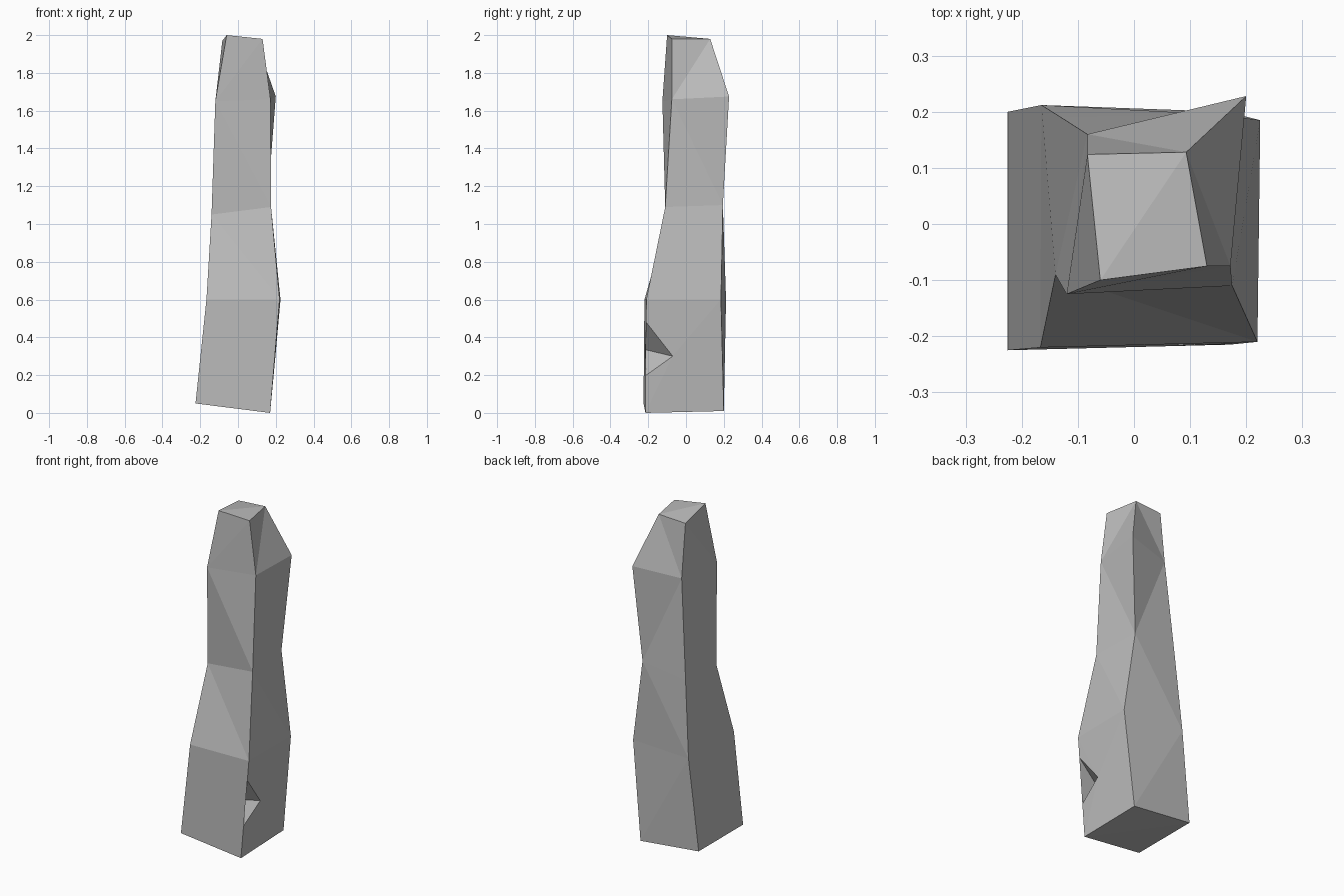
import bpy
import bmesh
from mathutils import Vector

default_cube = bpy.data.objects.get("Cube")
if default_cube:
    bpy.data.objects.remove(default_cube, do_unlink=True)


def make_material(name, colour):
    material = bpy.data.materials.new(name)
    material.use_nodes = True
    material.diffuse_color = colour
    material.node_tree.nodes["Principled BSDF"].inputs["Base Color"].default_value = colour
    return material


stone_grey = make_material("stone grey", (0.5, 0.5, 0.5, 1))

# Cross-sections from the foot to the top; corners run front right, front left,
# back left, back right, counter-clockwise seen from above
sections = [
    [(-.225, -.225, .05), (.17, -.215, 0), (.165, .2, .01), (-.225, .2, .05)],
    [(-.167, -.22, .6), (.22, -.21, .6), (.225, .185, .6), (-.165, .212, .6)],
    [(-.14, -.09, 1.05), (.175, -.11, 1.09), (.155, .195, 1.1), (-.13, .19, 1.06)],
    [(-.12, -.125, 1.65), (.172, -.075, 1.66), (.2, .228, 1.675), (-.083, .16, 1.65)],
    [(-.06, -.1, 2), (.13, -.075, 1.98), (.093, .128, 1.98), (-.083, .124, 1.97)],
]

# Chips broken out of corner edges, keyed by (band, corner):
# lower and upper fraction along the edge, then the points on the two sides
chips = {
    (0, 1): (.33, .8, (.065, -.217, .335), (.198, -.07, .3)),
    (1, 3): (.14, .83, (-.015, .203, .77), (-.152, .06, .76)),
}


def build_pillar():
    bm = bmesh.new()
    rings = [[bm.verts.new(point) for point in section] for section in sections]
    corners = len(rings[0])

    # Chip hollows: two triangles meeting along a valley line
    hollows = {}
    for (band, corner), (low, high, before, after) in chips.items():
        foot = Vector(sections[band][corner])
        head = Vector(sections[band + 1][corner])
        bottom = bm.verts.new(foot.lerp(head, low))
        top = bm.verts.new(foot.lerp(head, high))
        before, after = bm.verts.new(before), bm.verts.new(after)
        bm.faces.new((top, before, after))
        bm.faces.new((bottom, after, before))
        hollows[band, corner] = (bottom, top, before, after)

    # Side faces, with their outlines running round any chip
    for band in range(len(rings) - 1):
        lower, upper = rings[band], rings[band + 1]
        for corner in range(corners):
            following = (corner + 1) % corners
            outline = [lower[corner], lower[following]]
            if (band, following) in hollows:
                bottom, top, before, after = hollows[band, following]
                outline += [bottom, before, top]
            outline += [upper[following], upper[corner]]
            if (band, corner) in hollows:
                bottom, top, before, after = hollows[band, corner]
                outline += [top, after, bottom]
            bm.faces.new(outline)

    # Foot and top
    bm.faces.new(reversed(rings[0]))
    bm.faces.new(rings[-1])
    bmesh.ops.triangulate(bm, faces=bm.faces[:])
    bmesh.ops.recalc_face_normals(bm, faces=bm.faces[:])

    mesh = bpy.data.meshes.new("stone_pillar")
    bm.to_mesh(mesh)
    bm.free()
    mesh.materials.append(stone_grey)
    pillar = bpy.data.objects.new("stone_pillar", mesh)
    bpy.context.scene.collection.objects.link(pillar)


build_pillar()
